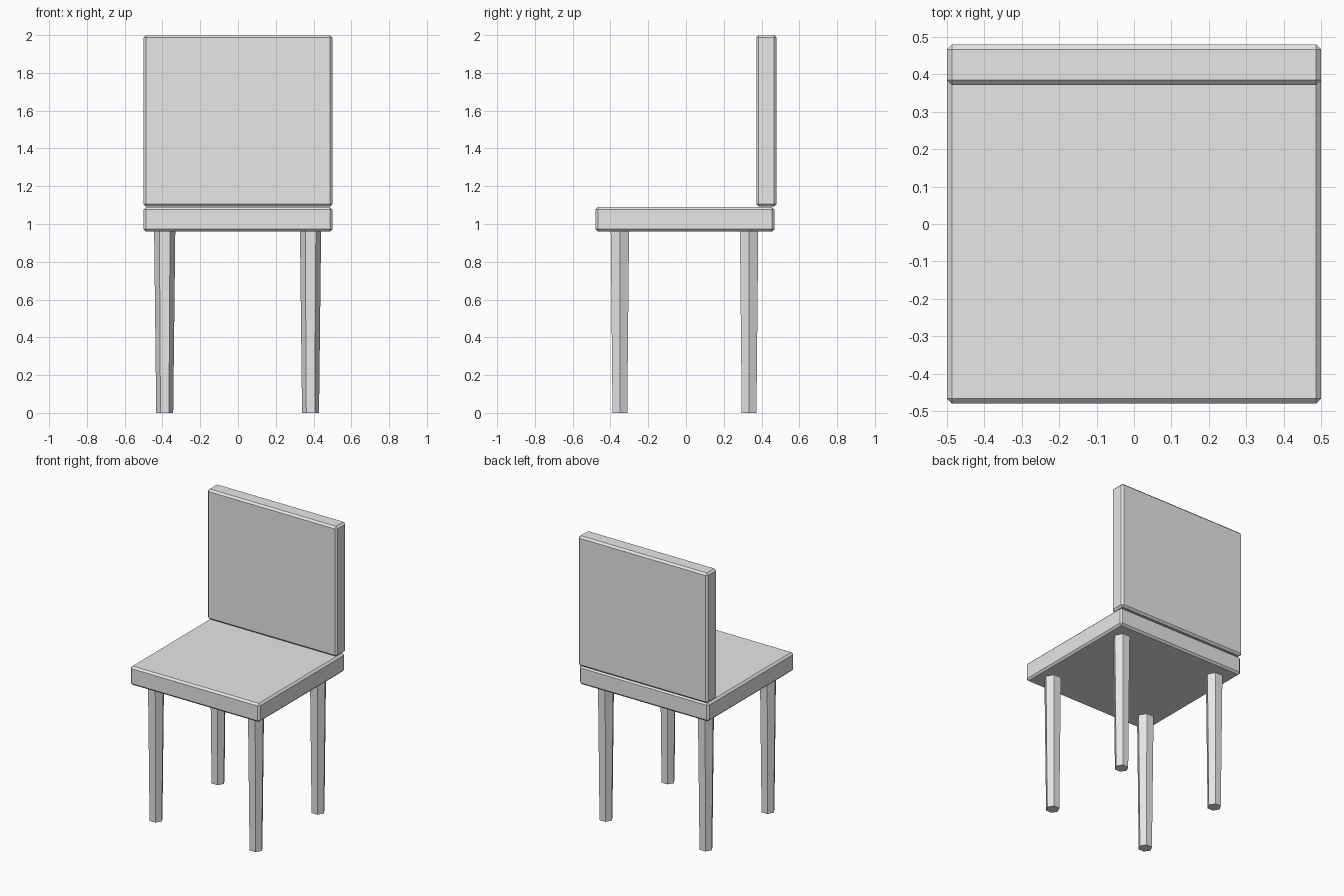
import bpy
import bmesh
from mathutils import Matrix, Vector

if "Cube" in bpy.data.objects:
    bpy.data.objects.remove(bpy.data.objects["Cube"])

grey = bpy.data.materials.new("light grey")
grey.diffuse_color = (0.8, 0.8, 0.8, 1.0)
grey.use_nodes = True
grey.node_tree.nodes["Principled BSDF"].inputs["Base Color"].default_value = grey.diffuse_color


def finish(name, bm):
    mesh = bpy.data.meshes.new(name)
    bm.to_mesh(mesh)
    bm.free()
    mesh.materials.append(grey)
    obj = bpy.data.objects.new(name, mesh)
    bpy.context.collection.objects.link(obj)
    return obj


def slab(name, low, high, chamfer):
    """Box between two corners with single-segment chamfered edges."""
    low, high = Vector(low), Vector(high)
    bm = bmesh.new()
    bmesh.ops.create_cube(bm, size=1)
    bmesh.ops.scale(bm, vec=high - low, verts=bm.verts)
    bmesh.ops.translate(bm, vec=(low + high) / 2, verts=bm.verts)
    bmesh.ops.bevel(bm, geom=bm.edges[:], offset=chamfer, segments=1,
                    affect='EDGES', profile=0.5)
    return finish(name, bm)


def leg(name, x, y, height=0.96):
    """Six-sided leg, narrower at the foot, with corners pointing along x."""
    bm = bmesh.new()
    bmesh.ops.create_cone(bm, cap_ends=True, segments=6, radius1=0.045,
                          radius2=0.056, depth=height)
    # make sure two corners lie on the x axis
    if max(v.co.x for v in bm.verts) < 0.0555:
        bmesh.ops.rotate(bm, verts=bm.verts, cent=(0, 0, 0),
                         matrix=Matrix.Rotation(0.5235988, 3, 'Z'))
    bmesh.ops.translate(bm, vec=(x, y, height / 2), verts=bm.verts)
    return finish(name, bm)


# Seat and backrest
slab("seat", (-0.5, -0.48, 0.96), (0.5, 0.468, 1.09), 0.013)
slab("backrest", (-0.5, 0.372, 1.092), (0.5, 0.48, 2.0), 0.013)

# Four legs
for row, y in (("front", -0.35), ("back", 0.334)):
    for side, x in (("left", -0.388), ("right", 0.384)):
        leg(f"{row}_{side}_leg", x, y)
